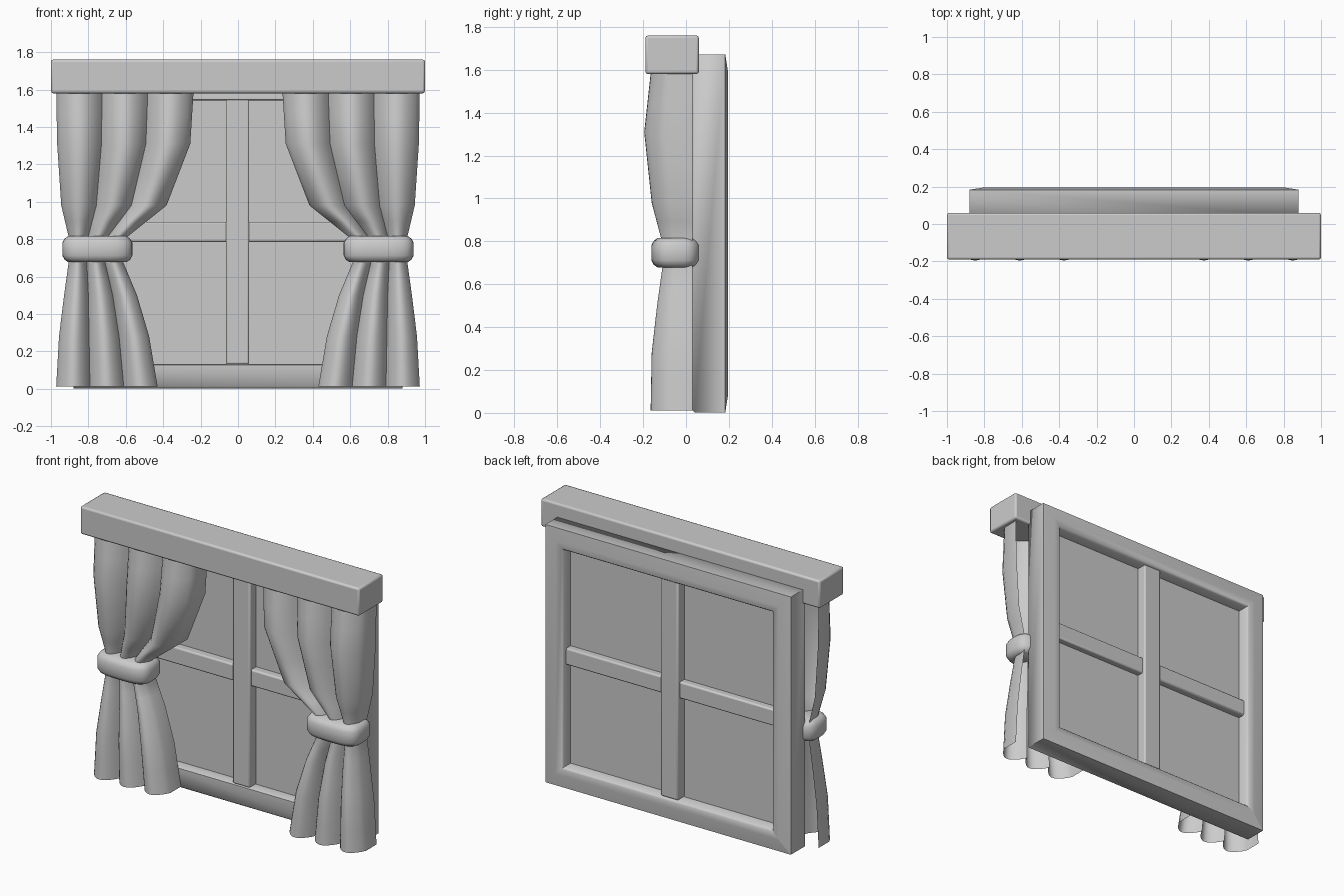
import bpy, math

if "Cube" in bpy.data.objects:
    bpy.data.objects.remove(bpy.data.objects["Cube"])

def make(name, verts, faces, angle=40):
    me = bpy.data.meshes.new(name)
    me.from_pydata(verts, [], faces)
    ob = bpy.data.objects.new(name, me)
    bpy.context.collection.objects.link(ob)
    bpy.ops.object.select_all(action='DESELECT')
    ob.select_set(True)
    bpy.context.view_layer.objects.active = ob
    bpy.ops.object.mode_set(mode='EDIT')
    bpy.ops.mesh.select_all(action='SELECT')
    bpy.ops.mesh.normals_make_consistent(inside=False)
    bpy.ops.object.mode_set(mode='OBJECT')
    bpy.ops.object.shade_smooth_by_angle(angle=math.radians(angle))
    return ob

def box(name, x0, x1, y0, y1, z0, z1, bevel=0.0):
    v = [(x, y, z) for x in (x0, x1) for y in (y0, y1) for z in (z0, z1)]
    f = [(0, 1, 3, 2), (4, 6, 7, 5), (0, 4, 5, 1), (2, 3, 7, 6), (0, 2, 6, 4), (1, 5, 7, 3)]
    ob = make(name, v, f)
    if bevel:
        m = ob.modifiers.new("bevel", 'BEVEL')
        m.width, m.segments = bevel, 2
    return ob

def loft(name, rings, closed, caps=False, angle=40):
    n = len(rings[0])
    verts = [p for r in rings for p in r]
    faces = [(i*n + j, i*n + (j+1) % n, (i+1)*n + (j+1) % n, (i+1)*n + j)
             for i in range(len(rings) - 1) for j in range(n if closed else n - 1)]
    if caps:
        faces += [tuple(range(n)), tuple(range(len(verts) - n, len(verts)))]
    return make(name, verts, faces, angle)

def interp(a, b, t):
    return [p + (q - p) * t for p, q in zip(a, b)]

# Valance box
box("valance", -1, 1, -0.19, 0.06, 1.58, 1.76, 0.012)

# Mitred window frame: (inset, y) profile swept round four corners
prof = [(0.01, 0.03), (0, 0.04), (0, 0.183), (0.08, 0.196), (0.12, 0.192),
        (0.13, 0.18), (0.13, 0.04), (0.125, 0.03)]
corners = [(-1, -1), (1, -1), (1, 1), (-1, 1)]
rings = [[(sx*(0.88 - d), y, 0.837 + sz*(0.835 - d)) for d, y in prof] for sx, sz in corners]
loft("window_frame", rings + rings[:1], True, angle=60)

# Glass and glazing bars
box("glass", -0.76, 0.76, 0.10, 0.11, 0.13, 1.55)
box("vertical_bar", -0.065, 0.06, 0.035, 0.175, 0.13, 1.55, 0.01)
box("horizontal_bar", -0.76, 0.76, 0.05, 0.155, 0.785, 0.893, 0.01)

# Curtain sections: z, outer x, inner x, front y
sections = [(0.012, 0.972, 0.43, -0.165), (0.28, 0.957, 0.475, -0.16),
            (0.50, 0.93, 0.54, -0.135), (0.68, 0.905, 0.615, -0.11),
            (0.81, 0.905, 0.595, -0.115), (0.98, 0.945, 0.382, -0.16),
            (1.31, 0.967, 0.255, -0.195), (1.60, 0.972, 0.237, -0.163)]
BACK, FOLDS, N = 0.03, 3, 36

def curtain_ring(s, side):
    z, xo, xi, yf = s
    ring = [(side*xo, BACK, z)]
    for k in range(N + 1):
        u = k / N
        wave = abs(math.sin(FOLDS * math.pi * u)) ** 0.8
        y = BACK + (yf - BACK) * (0.55 + 0.45 * wave)
        ring.append((side*(xo + (xi - xo) * u), y, z))
    return ring + [(side*xi, BACK, z)]

# Tieback outline: rounded rectangle in plan
def band_ring(z, inset, side):
    ring = []
    for k in range(32):
        a = 2 * math.pi * k / 32
        c, s = math.cos(a), math.sin(a)
        x = math.copysign(abs(c) ** 0.6, c) * (0.187 - inset)
        y = math.copysign(abs(s) ** 0.6, s) * (0.116 - inset)
        ring.append((side*(0.752 + x), -0.046 + y, z))
    return ring

for side, label in ((-1, "left"), (1, "right")):
    fine = []
    for a, b in zip(sections, sections[1:]):
        fine += [interp(a, b, t / 2) for t in range(2)]
    fine.append(sections[-1])
    loft(label + "_curtain", [curtain_ring(s, side) for s in fine], False, angle=50)
    band = [(0.678, 0.03), (0.69, 0.012), (0.712, 0), (0.782, 0), (0.803, 0.012), (0.816, 0.03)]
    loft(label + "_tieback", [band_ring(z, d, side) for z, d in band], True, True, 50)
